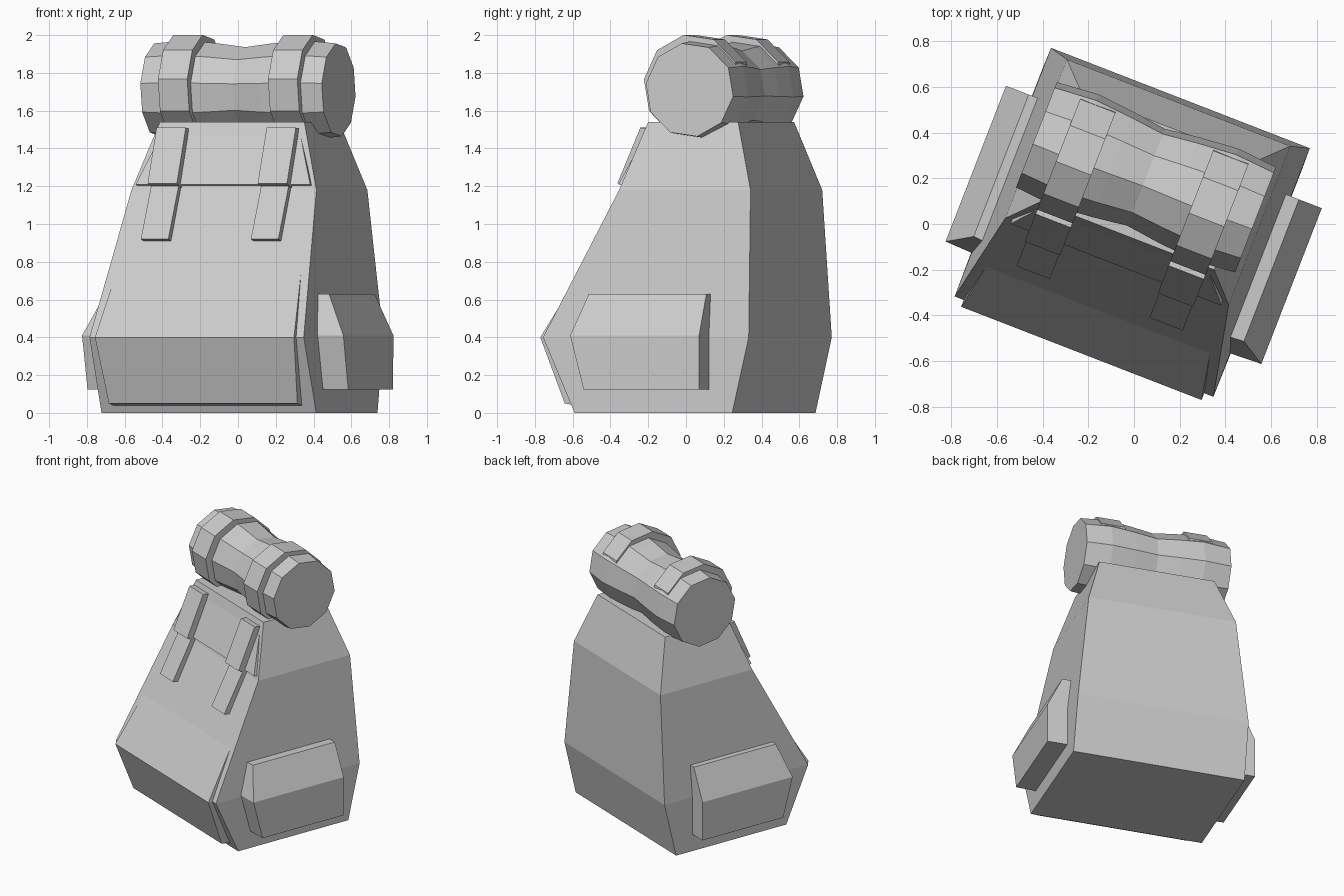
import bpy, bmesh, math
from mathutils import Matrix, Vector

if "Cube" in bpy.data.objects:
    bpy.data.objects.remove(bpy.data.objects["Cube"])

TURN = Matrix.Rotation(math.radians(-21.2), 4, 'Z')   # whole pack is turned on its base


def loft(name, rings):
    """Skin a closed solid through rings that have equal point counts."""
    bm = bmesh.new()
    loops = [[bm.verts.new(TURN @ Vector(p)) for p in ring] for ring in rings]
    n = len(loops[0])
    for a, b in zip(loops, loops[1:]):
        for i in range(n):
            j = (i + 1) % n
            bm.faces.new((a[i], a[j], b[j], b[i]))
    bm.faces.new(loops[0])
    bm.faces.new(loops[-1])
    bmesh.ops.recalc_face_normals(bm, faces=bm.faces)
    me = bpy.data.meshes.new(name)
    bm.to_mesh(me)
    bm.free()
    ob = bpy.data.objects.new(name, me)
    bpy.context.collection.objects.link(ob)
    return ob


def slab(name, sections, cx=0.0):
    """Stack of rectangles: (z_front, z_back, half_width, y_front, y_back)."""
    return loft(name, [[(cx - w, yf, zf), (cx + w, yf, zf), (cx + w, yb, zb), (cx - w, yb, zb)]
                       for zf, zb, w, yf, yb in sections])


def decagon(x, cy, cz, r):
    angles = [math.radians(172 + 36 * i) for i in range(10)]
    return [(x, cy + r * math.cos(a), cz + r * math.sin(a)) for a in angles]


# main bag
slab("bag_body", [(0, 0, .61, -.40, .495), (.4, .4, .608, -.58, .588),
                  (1.18, 1.18, .525, -.18, .566), (1.54, 1.54, .41, -.06, .451)], -.01)

# front pocket panel, sinking into the bag as it rises
slab("front_panel", [(.05, .02, .535, -.485, -.3), (.4, .4, .565, -.612, -.4),
                     (.74, .74, .525, -.405, -.3)], -.01)

# lid flap
slab("lid_flap", [(1.21, 1.18, .495, -.195, -.1), (1.50, 1.50, .385, -.07, -.02)], -.01)

# side pockets
for side, label in ((1, "right"), (-1, "left")):
    profile = [(.125, .74, -.295), (.41, .742, -.37), (.63, .635, -.305)]
    loft("side_pocket_" + label,
         [[(side * .5, yf - .01, z), (side * x, yf, z), (side * x, .362, z), (side * .5, .362, z)]
          for z, x, yf in profile])

# bedroll, pinched at the middle
roll = [(-.54, .25), (-.35, .266), (-.18, .25), (-.025, .23), (.13, .25), (.31, .266), (.49, .25)]
loft("bedroll", [decagon(x, .21, 1.71, r) for x, r in roll])

# straps around the bedroll and down the front
for cx, label in ((-.335, "left"), (.29, "right")):
    loft("roll_strap_" + label, [decagon(cx + s * .083, .18, 1.728, .277) for s in (-1, 1)])
    slab("upper_strap_" + label, [(1.215, 1.18, .083, -.245, -.15),
                                  (1.51, 1.50, .083, -.115, -.03)], cx)
    slab("lower_strap_" + label, [(.92, .90, .078, -.358, -.27),
                                  (1.20, 1.20, .078, -.208, -.12)], cx)
